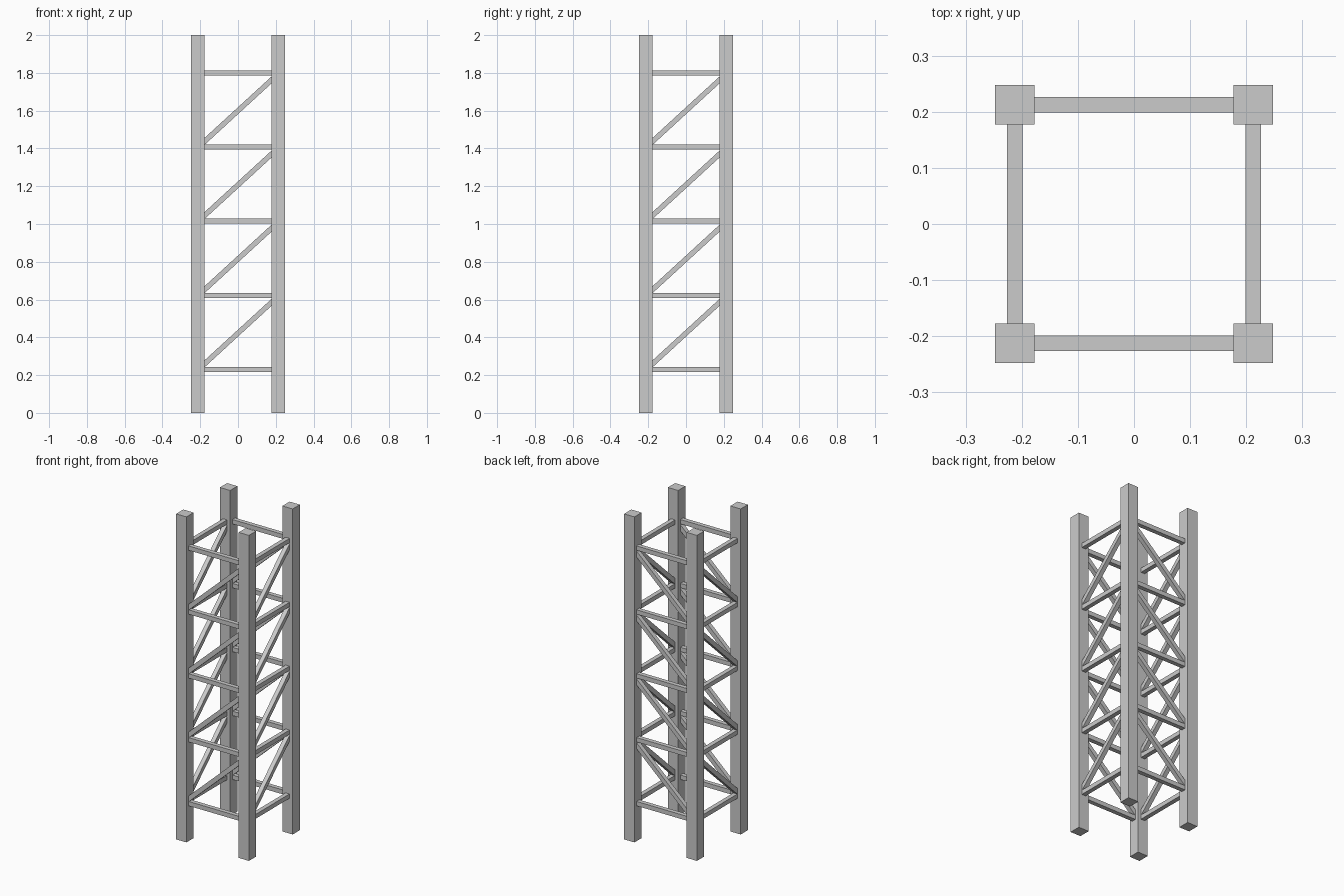
import bpy

if "Cube" in bpy.data.objects:
    bpy.data.objects.remove(bpy.data.objects["Cube"])

LEG = 0.07       # leg width
POS = 0.2125     # leg / bar centre line offset
INNER = 0.178    # half clear span between legs
BAR = 0.027      # brace thickness
Z0, STEP = 0.23, 0.3925
FACES = [(0, 1, 2, 3), (7, 6, 5, 4), (0, 4, 5, 1), (1, 5, 6, 2), (2, 6, 7, 3), (3, 7, 4, 0)]


def prism(name, ring_a, ring_b):
    mesh = bpy.data.meshes.new(name)
    mesh.from_pydata(ring_a + ring_b, [], FACES)
    mesh.update()
    obj = bpy.data.objects.new(name, mesh)
    bpy.context.collection.objects.link(obj)
    return obj


def brace(name, axis, side, z_start, z_end, height):
    """Bar spanning two legs along x or y, with ends cut flush to the legs."""
    def ring(u, z):
        pts = []
        for dv, dz in ((-1, -1), (-1, 1), (1, 1), (1, -1)):
            v = side * POS + dv * BAR / 2
            w = z + dz * height / 2
            pts.append((u, v, w) if axis == 'x' else (-v, u, w))
        return pts
    return prism(name, ring(-INNER, z_start), ring(INNER, z_end))


# Four square legs
for sx in (-1, 1):
    for sy in (-1, 1):
        h = LEG / 2
        base = [(sx * POS + a * h, sy * POS + b * h) for a, b in ((-1, -1), (-1, 1), (1, 1), (1, -1))]
        prism("leg", [(x, y, 0) for x, y in base], [(x, y, 2) for x, y in base])

# Horizontal rungs and diagonal braces on all four sides
for axis in ('x', 'y'):
    for side in (-1, 1):
        for i in range(5):
            z = Z0 + i * STEP
            brace("rung", axis, side, z, z, BAR)
            if i < 4:
                brace("diagonal_brace", axis, side, z + 0.029, z + STEP - 0.037, BAR * 1.36)
